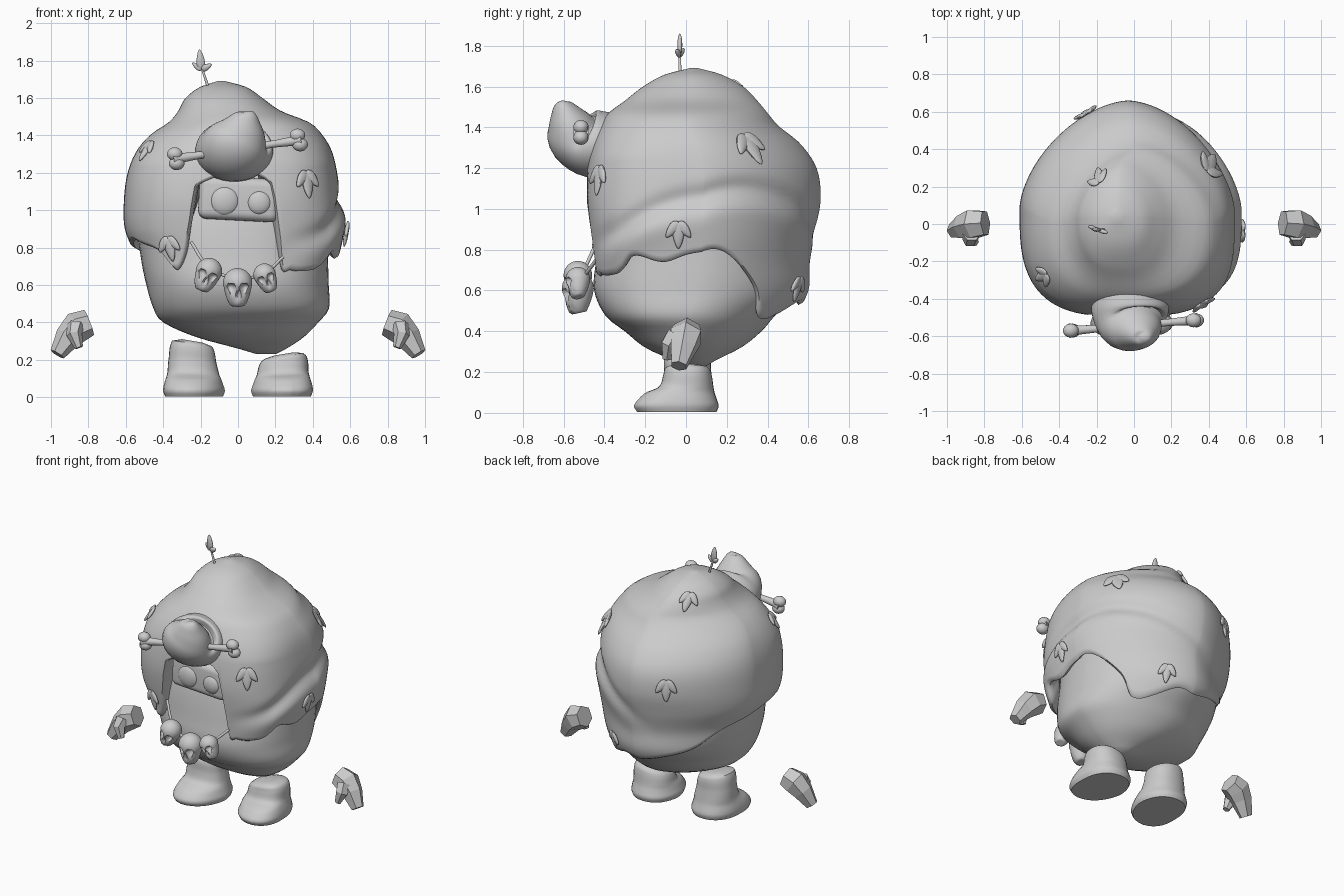
import bpy, bmesh, math
from mathutils import Vector, Matrix
from math import sin, cos, radians, pi

if "Cube" in bpy.data.objects:
    bpy.data.objects.remove(bpy.data.objects["Cube"])

COLOUR = (0.6, 0.6, 0.6, 1)
grey = bpy.data.materials.new("plain grey")
grey.use_nodes = True
grey.diffuse_color = COLOUR
grey.node_tree.nodes["Principled BSDF"].inputs["Base Color"].default_value = COLOUR


def finish(bm, name, smooth=60):
    bmesh.ops.recalc_face_normals(bm, faces=bm.faces)
    me = bpy.data.meshes.new(name)
    bm.to_mesh(me)
    bm.free()
    me.materials.append(grey)
    ob = bpy.data.objects.new(name, me)
    bpy.context.collection.objects.link(ob)
    if smooth:
        bpy.ops.object.select_all(action='DESELECT')
        ob.select_set(True)
        bpy.context.view_layer.objects.active = ob
        bpy.ops.object.shade_smooth_by_angle(angle=radians(smooth))


def skin(bm, rings):
    """Join rings of points into a closed skin."""
    loops = [[bm.verts.new(p) for p in r] for r in rings]
    n = len(loops[0])
    for a, b in zip(loops, loops[1:]):
        for i in range(n):
            bm.faces.new((a[i], a[(i + 1) % n], b[(i + 1) % n], b[i]))
    bm.faces.new(loops[0])
    bm.faces.new(loops[-1])


def curve(rows, t):
    """Smooth interpolation of table rows keyed by their first column."""
    t = min(max(t, rows[0][0]), rows[-1][0])
    k = next(i for i in range(len(rows) - 1) if t <= rows[i + 1][0])
    a, b = rows[k], rows[k + 1]
    p, q = rows[max(k - 1, 0)], rows[min(k + 2, len(rows) - 1)]
    h = b[0] - a[0]
    u = (t - a[0]) / h
    out = []
    for j in range(1, len(a)):
        ma = (b[j] - p[j]) / (b[0] - p[0]) * h
        mb = (q[j] - a[j]) / (q[0] - a[0]) * h
        out.append((2*u**3 - 3*u*u + 1) * a[j] + (u**3 - 2*u*u + u) * ma
                   + (3*u*u - 2*u**3) * b[j] + (u**3 - u*u) * mb)
    return out


def outline(rows, th, z, scale=1.0, front=0.8, back=1.12):
    """Point on a shell whose rows are z, left, right, front, back."""
    l, r, f, b = curve(rows, z)
    c, s = cos(th), sin(th)
    e = front if s < 0 else back
    x = math.copysign(abs(c) ** e, c) * (r - l) / 2 * scale
    y = math.copysign(abs(s) ** e, s) * (b - f) / 2 * scale
    return Vector(((l + r) / 2 + x, (f + b) / 2 + y, z))


def tube(bm, pts, sides=16, flat=1.0, ref=(1, 0, 0)):
    """Tube through (x, y, z, radius) points."""
    ps = [Vector(p[:3]) for p in pts]
    rings = []
    for i, p in enumerate(ps):
        d = (ps[min(i + 1, len(ps) - 1)] - ps[max(i - 1, 0)]).normalized()
        v = d.cross(Vector(ref)).normalized()
        u = v.cross(d)
        rings.append([p + (u * cos(a) + v * sin(a) * flat) * pts[i][3]
                      for a in (2 * pi * (k + .5) / sides for k in range(sides))])
    skin(bm, rings)


def ball(bm, at, size, seg=20):
    m = Matrix.Translation(at) @ Matrix.Diagonal((*size, 1))
    bmesh.ops.create_uvsphere(bm, u_segments=seg, v_segments=seg * 2 // 3, radius=1, matrix=m)


# Lower body
BODY = [(.23, .1, .2, 0, .1), (.26, 0, .26, -.07, .15), (.32, -.22, .35, -.2, .27),
        (.4, -.4, .43, -.3, .37), (.47, -.45, .485, -.39, .43), (.6, -.49, .485, -.45, .55),
        (.75, -.52, .48, -.44, .57), (.95, -.54, .47, -.41, .55), (1.2, -.48, .42, -.34, .48)]
bm = bmesh.new()
skin(bm, [[outline(BODY, 2 * pi * k / 64, .23 + .97 * i / 40) for k in range(64)] for i in range(41)])
finish(bm, "body")

# Shaggy hood: shell profile and wavy hem height by angle
HOOD = [(.45, -.5, .48, -.44, .52), (.6, -.53, .5, -.45, .6), (.75, -.55, .54, -.46, .605),
        (.9, -.605, .565, -.48, .635), (1.05, -.61, .55, -.495, .66), (1.2, -.59, .53, -.485, .64),
        (1.32, -.54, .5, -.46, .56), (1.41, -.46, .445, -.42, .45), (1.47, -.37, .38, -.38, .4),
        (1.53, -.32, .23, -.3, .35), (1.6, -.28, .13, -.21, .28), (1.66, -.2, .04, -.1, .17),
        (1.69, -.11, -.07, .02, .06)]
HEM = [(-148, .82), (-131, .78), (-118, .68), (-112, .75), (-107, .85), (-104, .95), (-101, 1.13),
       (-77, 1.13), (-73.5, .73), (-66, .68), (-47, .68), (-40, .7), (-29, .77), (-11, .74), (1, .79),
       (13, .8), (24, .74), (34, .62), (42, .49), (49, .46), (58, .48), (75, .54), (95, .53),
       (115, .57), (135, .63), (155, .75), (180, .81), (200, .84), (212, .82)]
CREASE = [(-75, .82), (-40, .9), (0, 1.06), (25, 1.1), (50, 1.05), (80, .92), (110, .8)]


def hood_point(deg, z, scale=1.0):
    # corners are boxy low on the front and round out towards the crown
    boxy = .65 + .2 * min(1, max(0, (z - 1.25) / .25))
    p = outline(HOOD, radians(deg), z, scale, boxy, 1.2)
    if -75 < deg < 110:
        d = (z - curve(CREASE, deg)[0]) / .05
        fade = min(1, (deg + 75) / 40, (110 - deg) / 60)
        fold = -.024 * math.exp(-d * d) + .012 * math.exp(-(d + 2) ** 2 / 2)
        p += Vector((p.x, p.y, 0)).normalized() * fold * fade
    return p


N, MID, TOP = 240, 1.25, 1.69
cols = []
for k in range(N):
    deg = -148 + 360 * k / N
    hem = curve(HEM, deg)[0]
    col = [hood_point(deg, hem + .1, .84), hood_point(deg, hem + .02, .92), hood_point(deg, hem, .97)]
    heights = [hem + .012 + (MID - hem - .012) * i / 26 for i in range(26)]
    heights += [MID + (TOP - MID) * (1 - (1 - i / 24) ** 1.5) for i in range(25)]
    cols.append(col + [hood_point(deg, z) for z in heights])
bm = bmesh.new()
skin(bm, list(zip(*cols)))
finish(bm, "hood")

# Curled peak of the hood over the face
PEAK = [(0, -.02, -.16, 1.31, .14), (1, -.02, -.34, 1.315, .19), (2, -.02, -.46, 1.32, .208),
        (3, -.01, -.54, 1.355, .18), (4, .02, -.573, 1.42, .135), (5, .04, -.595, 1.48, .085),
        (6, .05, -.605, 1.515, .05), (7, .05, -.607, 1.53, .012)]
bm = bmesh.new()
tube(bm, [curve(PEAK, i / 4) for i in range(29)], 32, .8)
finish(bm, "hood_peak")

# Face block and eyes
bm = bmesh.new()
bmesh.ops.create_cube(bm, size=1, matrix=Matrix.Translation((.005, -.345, 1.06))
                      @ Matrix.Rotation(radians(3), 4, 'Y') @ Matrix.Diagonal((.43, .24, .23, 1)))
bmesh.ops.bevel(bm, geom=bm.edges[:], offset=.045, segments=5, profile=.5, affect='EDGES')
finish(bm, "face")
for name, x, z, r in (("right_eye", -.072, 1.05, .08), ("left_eye", .113, 1.04, .066)):
    bm = bmesh.new()
    ball(bm, (x, -.45, z), (r, .035, r))
    finish(bm, name)

# Bone through the peak
bm = bmesh.new()
tube(bm, [(-.345, -.57, 1.272, .04), (-.3, -.567, 1.28, .026), (-.2, -.56, 1.295, .02),
          (.2, -.525, 1.355, .02), (.3, -.517, 1.37, .026), (.335, -.515, 1.376, .04)], 12, ref=(0, 0, 1))
for x, y, z in ((-.338, -.57, 1.3), (-.328, -.57, 1.25), (.318, -.515, 1.4), (.332, -.515, 1.35)):
    ball(bm, (x, y, z), (.043, .038, .036), 14)
finish(bm, "bone")


# Skull necklace
def skull(name, x, z, s, tilt):
    bm = bmesh.new()
    bmesh.ops.create_icosphere(bm, subdivisions=4, radius=1)
    for v in bm.verts:
        p = v.co
        dent = 0
        for cx, cz, w, depth in ((-.42, -.15, .3, .42), (.42, -.15, .3, .42), (0, -.48, .14, .25)):
            if p.y < 0:
                q = ((p.x - cx) ** 2 + (p.z - cz) ** 2) / w ** 2
                dent += depth * max(0, 1 - q * q)
        if p.y < 0 and p.z < -.6:            # tooth grooves
            dent += .08 * (cos(p.x * 22) > .5)
        if p.z < -.35:                       # long muzzle with a square jaw
            p.z = max(-1.55, -.35 + (p.z + .35) * 2.3)
            p.y -= .25 * min(1, -p.z - .35)
        p.y += dent
    bm.transform(Matrix.Translation((x, -.53, z)) @ Matrix.Rotation(radians(tilt), 4, 'Y')
                 @ Matrix.Rotation(radians(12), 4, 'X') @ Matrix.Diagonal((s, s, s, 1)))
    finish(bm, name, 50)


skull("right_skull", -.155, .675, .07, 22)
skull("middle_skull", -.002, .612, .078, 0)
skull("left_skull", .142, .655, .06, -22)
CORD = [(0, -.25, -.44, .83), (1, -.16, -.5, .7), (2, 0, -.53, .63), (3, .15, -.5, .67), (4, .24, -.44, .75)]
bm = bmesh.new()
tube(bm, [(*curve(CORD, i / 4), .009) for i in range(17)], 8, ref=(0, 1, 0))
finish(bm, "necklace_cord")


# Leaves
def leaf(bm, base, along, normal, length, width):
    along = along.normalized()
    side = normal.cross(along).normalized()
    normal = along.cross(side)
    for v in bmesh.ops.create_uvsphere(bm, u_segments=10, v_segments=8, radius=1)["verts"]:
        x, y, z = v.co
        v.co = (base + along * (z + 1) * length / 2 + side * x * width / 2 * (1 - .4 * z)
                + normal * y * .012)


SPOTS = [(-148, 1.33, .85), (-55, 1.17, 1), (-119, .82, .9), (34, 1.33, 1.2), (-5, .9, .9),
         (64, .63, .85), (117, 1.12, 1), (125, 1.59, .9)]
for n, (deg, z, s) in enumerate(SPOTS):
    base = hood_point(deg, z)
    down = (hood_point(deg, z - .08) - base).normalized()
    across = (hood_point(deg + 4, z) - hood_point(deg - 4, z)).normalized()
    normal = across.cross(down)
    normal *= 1 if normal.dot(Vector((base.x, base.y, .1))) > 0 else -1
    bm = bmesh.new()
    for a, ln, w in ((-38, .11, .055), (0, .15, .065), (38, .11, .055)):
        d = down * cos(radians(a)) + across * sin(radians(a))
        leaf(bm, base + normal * .008 - down * .04, d + normal * .06, normal, ln * s, w * s)
    finish(bm, "leaf_cluster_%d" % (n + 1))

# Sprout on the crown
bm = bmesh.new()
tube(bm, [(-.16, -.03, 1.66, .008), (-.18, -.03, 1.72, .007), (-.2, -.03, 1.78, .006)], 8, ref=(0, 1, 0))
tip = Vector((-.195, -.03, 1.75))
for d, ln, w in (((-.1, 0, 1), .11, .045), ((-.8, .3, .6), .065, .03), ((.9, -.3, .5), .065, .035)):
    leaf(bm, tip, Vector(d), Vector((0, 1, 0)), ln, w)
finish(bm, "sprout")

# Hands and feet, mirrored left and right
for side, tag, top in ((1, "left", .22), (-1, "right", .29)):
    bm = bmesh.new()
    tube(bm, [(.795, .005, .4, .072), (.86, 0, .375, .085), (.91, -.015, .32, .07), (.966, -.035, .23, .042)],
         6, ref=(0, 1, 0))
    tube(bm, [(.87, -.05, .38, .05), (.875, -.085, .335, .042), (.85, -.095, .265, .022)], 6, ref=(0, 1, 0))
    bm.transform(Matrix.Diagonal((side, 1, 1, 1)))
    finish(bm, tag + "_hand", 0)

    FOOT = [(.005, .08, .39, -.24, .15), (.035, .07, .4, -.255, .16), (.07, .08, .395, -.23, .15),
            (.1, .09, .385, -.195, .14), (.125, .1, .378, -.135, .135), (.19, .115, .372, -.11, .125),
            (top, .14, .35, -.1, .11), (top + .012, .19, .3, -.06, .07)]
    bm = bmesh.new()
    rings = []
    for i in range(22):
        z = .005 + (top + .007) * i / 21
        ring = [outline(FOOT, 2 * pi * k / 32, z, 1, .8, .9) for k in range(32)]
        for p in ring:                       # toes turn outward, top slants
            p.x += .06 * max(0, -p.y - .05) * (1 if p.x > .24 else 4)
            p.z += (p.z / top) ** 2 * (p.x - .25) * .15
        rings.append(ring)
    skin(bm, rings)
    bm.transform(Matrix.Diagonal((side, 1, 1, 1)))
    finish(bm, tag + "_foot", 55)
